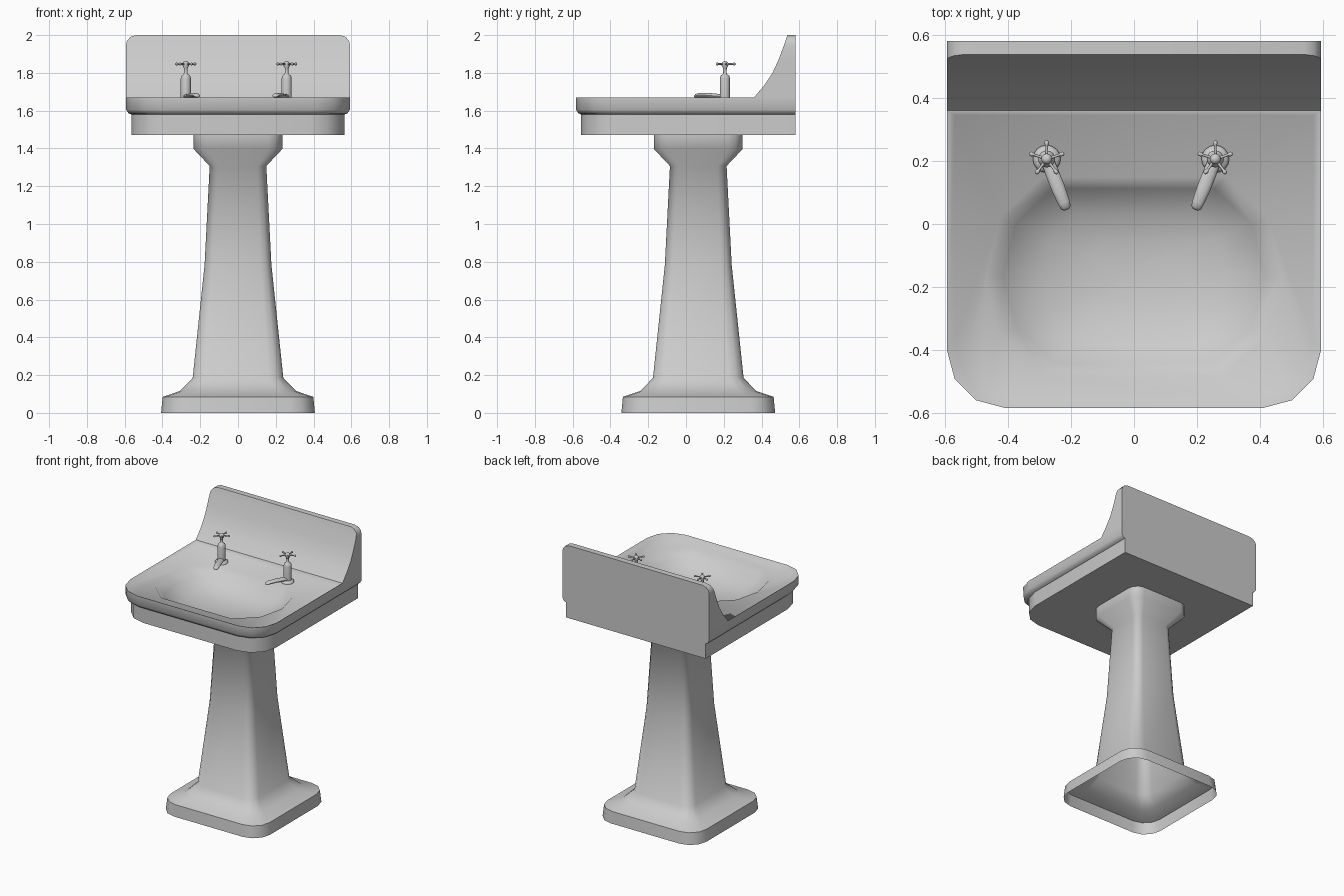
import bpy, bmesh
from math import sin, cos, pi, radians
from mathutils import Vector

if "Cube" in bpy.data.objects:
    bpy.data.objects.remove(bpy.data.objects["Cube"])


def loft(bm, rings, cap_start=True, cap_end=True):
    """Skin a list of equal-sized point rings."""
    vs = [[bm.verts.new(p) for p in r] for r in rings]
    n = len(vs[0])
    for a, b in zip(vs, vs[1:]):
        for i in range(n):
            bm.faces.new((a[i], a[(i + 1) % n], b[(i + 1) % n], b[i]))
    if cap_start:
        bm.faces.new(vs[0][::-1])
    if cap_end:
        bm.faces.new(vs[-1])


def finish(bm, name, angle):
    bmesh.ops.recalc_face_normals(bm, faces=bm.faces)
    me = bpy.data.meshes.new(name)
    bm.to_mesh(me)
    bm.free()
    ob = bpy.data.objects.new(name, me)
    bpy.context.collection.objects.link(ob)
    bpy.ops.object.select_all(action='DESELECT')
    ob.select_set(True)
    bpy.context.view_layer.objects.active = ob
    bpy.ops.object.shade_smooth_by_angle(angle=radians(angle))
    return ob


def mirrored(half, z):
    """Closed ring from the right-hand half of an outline."""
    return [(x, y, z) for x, y in half] + [(-x, y, z) for x, y in reversed(half)]


def tube(bm, start, axis, sections, side, up, n=12):
    """Skin elliptical sections (distance, lift, half width, half height)."""
    rings = []
    for d, lift, w, h in sections:
        c = start + axis * d + up * lift
        rings.append([c + side * w * cos(2 * pi * i / n) + up * h * sin(2 * pi * i / n)
                      for i in range(n)])
    loft(bm, rings)


# pedestal: rounded square sections, open underneath
bm = bmesh.new()
rings = []
for h, z in [(.407, 0), (.399, .085), (.307, .116), (.24, .185), (.177, .783),
             (.15, 1.307), (.235, 1.397), (.235, 1.475)]:
    r = h * .32
    rings.append([((h - r) * sx + r * cos(a0 + k * pi / 6),
                   .065 + (h - r) * sy + r * sin(a0 + k * pi / 6), z)
                  for sx, sy, a0 in [(1, 1, 0), (-1, 1, pi / 2), (-1, -1, pi), (1, -1, 1.5 * pi)]
                  for k in range(4)])
loft(bm, rings, cap_start=False)
finish(bm, "pedestal", 60)


# basin: outer shell, raised rim, deck and bowl
def outline(hx, front, back, z, r=.185):
    half = [(hx, back)] + [(hx - r + r * cos(k * pi / 6), front + r - r * sin(k * pi / 6))
                           for k in range(4)]
    return mirrored(half, z)


bm = bmesh.new()
rings = [outline(.565, -.555, .58, 1.47), outline(.565, -.555, .58, 1.58),
         outline(.580, -.570, .58, 1.586), outline(.592, -.582, .58, 1.605),
         outline(.593, -.583, .58, 1.67), outline(.590, -.580, .36, 1.67),
         outline(.568, -.558, .345, 1.65)]
bowl = [(.29, .148), (.425, .02), (.47, -.165), (.425, -.35), (.285, -.48)]
for s, z in [(1, 1.65), (.88, 1.59), (.62, 1.53), (.3, 1.505), (.08, 1.50)]:
    rings.append(mirrored([(x * s, -.15 + (y + .15) * s) for x, y in bowl], z))
loft(bm, rings)
finish(bm, "basin", 58)

# splashback: concave front profile, rounded upper corners
bm = bmesh.new()
loft(bm, [[(-w, y, z), (w, y, z), (w, .58, z), (-w, .58, z)] for z, y, w in [
    (1.67, .36, .593), (1.735, .415, .593), (1.80, .458, .593), (1.87, .49, .593),
    (1.945, .518, .593), (1.97, .527, .588), (1.99, .533, .570), (2.0, .537, .54)]],
    cap_start=False)
finish(bm, "splashback", 45)

# taps, mirrored left and right
X, Y, Z = Vector((1, 0, 0)), Vector((0, 1, 0)), Vector((0, 0, 1))
for side_name, s in (("left", 1), ("right", -1)):
    c = Vector((-.0095 - s * .267, .206, 0))
    bm = bmesh.new()
    # flange, body, stem and hub
    body = [(.044, 1.645), (.044, 1.657), (.036, 1.664), (.027, 1.668), (.027, 1.77),
            (.023, 1.785), (.012, 1.793), (.009, 1.80), (.010, 1.825), (.017, 1.838),
            (.017, 1.852), (.010, 1.860), (.003, 1.862)]
    loft(bm, [[c + Vector((r * cos(k * pi / 8), r * sin(k * pi / 8), z)) for k in range(16)]
              for r, z in body])
    # spout
    d = Vector((s * .063, -.16, 0)).normalized()
    tube(bm, c + Z * 1.678, d, [(0, -.004, .02, .012), (.05, 0, .022, .012),
                                (.10, .004, .022, .012), (.15, .004, .019, .011),
                                (.166, .001, .016, .009), (.173, -.002, .008, .005)],
         d.cross(Z), Z)
    # five handle spokes with knob ends
    for k in range(5):
        a = pi / 2 + k * 2 * pi / 5
        d = Vector((cos(a), sin(a), 0))
        tube(bm, c + Z * 1.847, d, [(.008, 0, .005, .005), (.042, 0, .004, .004),
                                    (.047, 0, .007, .007), (.054, 0, .007, .007),
                                    (.058, 0, .003, .003)], d.cross(Z), Z, 8)
    finish(bm, side_name + "_tap", 50)
